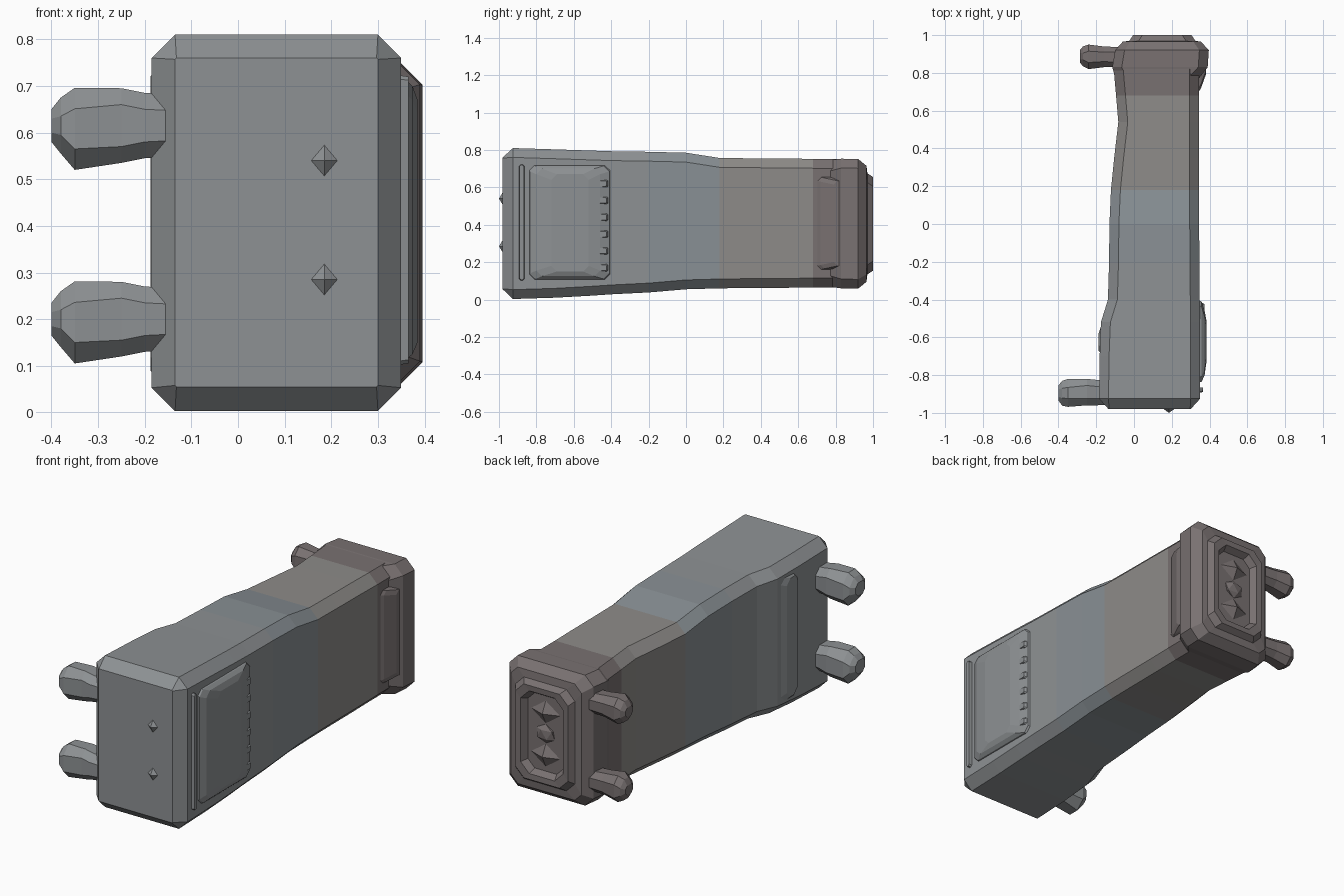
import bpy, bmesh
from mathutils import Vector


def material(name, rgb):
    m = bpy.data.materials.new(name)
    m.diffuse_color = (*rgb, 1)
    return m


GREY = material("cool_grey", (0.27, 0.285, 0.295))
BLUE = material("blue_grey", (0.25, 0.28, 0.30))
WARM = material("warm_grey", (0.27, 0.26, 0.25))
BROWN = material("brown_grey", (0.19, 0.165, 0.165))


def loft(name, axis, sections, mats, pick=None):
    """Skin chamfered rectangles (t, a0, a1, b0, b1, chamfer) along an axis."""
    bm = bmesh.new()
    rings = []
    for t, a0, a1, b0, b1, c in sections:
        pts = [(a0 + c, b0), (a1 - c, b0), (a1, b0 + c), (a1, b1 - c),
               (a1 - c, b1), (a0 + c, b1), (a0, b1 - c), (a0, b0 + c)]
        place = (lambda a, b: (t, a, b)) if axis == "x" else (lambda a, b: (a, t, b))
        rings.append([bm.verts.new(place(a, b)) for a, b in pts])
    for r, s in zip(rings, rings[1:]):
        for i in range(8):
            j = (i + 1) % 8
            bm.faces.new((r[i], r[j], s[j], s[i]))
    bm.faces.new(rings[0])
    bm.faces.new(rings[-1])
    bmesh.ops.recalc_face_normals(bm, faces=bm.faces)
    if pick:
        for f in bm.faces:
            f.material_index = pick(f.calc_center_median().y)
    me = bpy.data.meshes.new(name)
    bm.to_mesh(me)
    bm.free()
    for m in mats:
        me.materials.append(m)
    ob = bpy.data.objects.new(name, me)
    bpy.context.collection.objects.link(ob)
    return ob


def lump(name, loc, scale, mat, sides=4):
    """Small faceted double pyramid pointing along y."""
    bm = bmesh.new()
    bmesh.ops.create_icosphere(bm, subdivisions=1, radius=1) if sides > 4 else \
        bmesh.ops.create_uvsphere(bm, u_segments=4, v_segments=2, radius=1)
    for v in bm.verts:
        v.co = Vector(loc) + v.co * Vector(scale)
    me = bpy.data.meshes.new(name)
    bm.to_mesh(me)
    bm.free()
    me.materials.append(mat)
    bpy.context.collection.objects.link(bpy.data.objects.new(name, me))


# Long main body, chamfered and slightly tapering to the back
loft("main_body", "y", [
    (-0.98, -.135, .30, .055, .76, .003),
    (-0.925, -.185, .35, .003, .81, .05),
    (-0.70, -.182, .35, .010, .803, .05),
    (-0.52, -.175, .35, .020, .797, .05),
    (-0.40, -.138, .348, .028, .793, .05),
    (-0.20, -.132, .346, .038, .79, .05),
    (0.00, -.130, .345, .055, .785, .05),
    (0.18, -.122, .345, .060, .757, .05),
    (0.35, -.105, .345, .062, .755, .05),
    (0.54, -.083, .345, .063, .754, .05),
    (0.68, -.095, .345, .065, .752, .05),
    (0.85, -.110, .345, .066, .752, .05),
], [GREY, BLUE, WARM, BROWN],
    lambda y: 0 if y < -.25 else 1 if y < .2 else 2 if y < .7 else 3)

# Flared rear cap with a raised rim around a recessed end face
loft("rear_cap", "y", [
    (0.76, -.095, .335, .070, .745, .06),
    (0.83, -.115, .390, .060, .753, .05),
    (0.92, -.100, .396, .058, .752, .05),
    (0.965, -.060, .355, .095, .715, .04),
    (0.970, -.025, .325, .135, .675, .05),
    (1.000, -.005, .305, .155, .655, .05),
    (0.998, .025, .275, .185, .625, .05),
    (0.965, .045, .255, .205, .605, .04),
], [BROWN])
for z in (0.29, 0.52):
    lump("rear_end_boss", (.15, .965, z), (.085, .03, .06), BROWN)
lump("rear_end_boss", (.15, .965, .405), (.06, .022, .05), BROWN, 8)

# Pegs on the left side, an upper and a lower one at each end
for z in (0.61, 0.195):
    loft("front_peg", "x", [
        (-.10, -.955, -.83, z - .06, z + .07, .035),
        (-.20, -.960, -.825, z - .065, z + .075, .035),
        (-.25, -.960, -.82, z - .075, z + .085, .035),
        (-.35, -.968, -.82, z - .09, z + .086, .045),
        (-.38, -.962, -.83, z - .055, z + .065, .04),
        (-.40, -.935, -.855, z - .03, z + .04, .02),
    ], [GREY])
    loft("rear_peg", "x", [
        (-.05, .83, .935, z - .05, z + .05, .025),
        (-.16, .83, .94, z - .055, z + .06, .03),
        (-.24, .82, .95, z - .07, z + .07, .035),
        (-.27, .835, .94, z - .055, z + .055, .035),
        (-.287, .855, .92, z - .025, z + .025, .015),
    ], [BROWN])

# Raised panel on the right side near the front, with a thin lip ahead of it
loft("side_panel", "x", [
    (.33, -.845, -.40, .105, .72, .02),
    (.358, -.835, -.41, .11, .715, .03),
    (.374, -.80, -.46, .125, .70, .03),
    (.385, -.72, -.52, .15, .67, .03),
], [GREY])
loft("side_panel_lip", "x", [
    (.33, -.895, -.862, .10, .725, .008),
    (.366, -.890, -.867, .105, .72, .008),
], [GREY])
for k in range(6):
    z = .17 + k * .09
    loft("side_panel_rib", "x", [
        (.35, -.55, -.41, z - .025, z + .025, .008),
        (.374, -.54, -.425, z - .015, z + .015, .005),
    ], [GREY])

# Raised pad on the right side leading into the rear cap
loft("rear_side_pad", "x", [
    (.33, .68, .84, .155, .66, .02),
    (.355, .72, .84, .165, .65, .02),
    (.38, .79, .84, .18, .635, .02),
], [BROWN])

# Upright strip on the left side behind the front pegs
loft("left_strip", "x", [
    (-.16, -.70, -.50, .06, .75, .03),
    (-.188, -.67, -.58, .09, .72, .03),
], [GREY])

# Small studs on the front face
for z in (0.54, 0.285):
    lump("front_stud", (.185, -.98, z), (.028, .02, .033), GREY)
